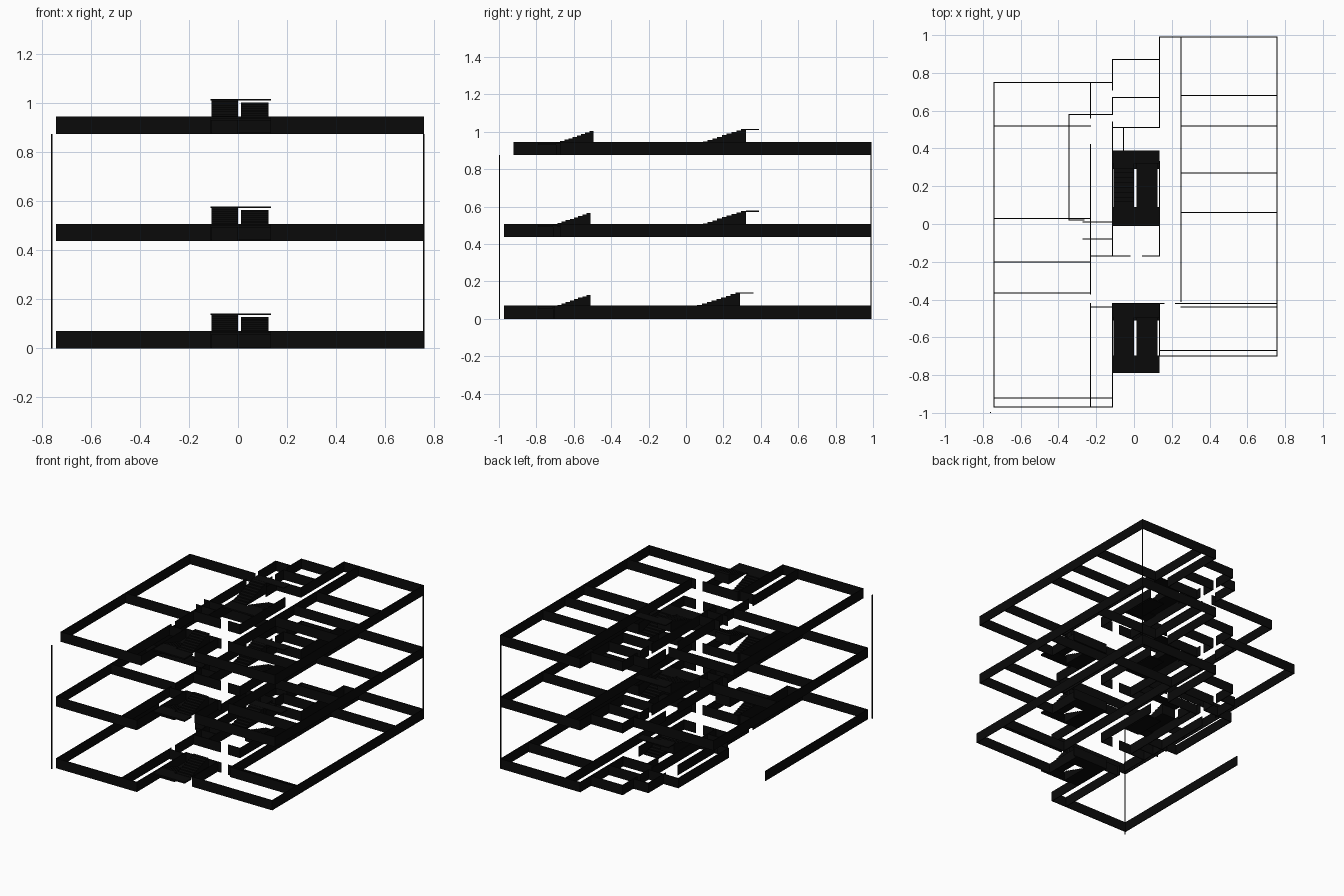
import bpy
import bmesh

if "Cube" in bpy.data.objects:
    bpy.data.objects.remove(bpy.data.objects["Cube"], do_unlink=True)

black = bpy.data.materials.new("black")
black.use_nodes = True
colour = (0.003, 0.003, 0.003, 1)
black.diffuse_color = colour
bsdf = black.node_tree.nodes["Principled BSDF"]
bsdf.inputs["Base Color"].default_value = colour

THICK = 0.005
WALL = 0.07


def add_box(bm, x0, x1, y0, y1, z0, z1):
    verts = bmesh.ops.create_cube(bm, size=1)["verts"]
    for v in verts:
        v.co.x = x1 if v.co.x > 0 else x0
        v.co.y = y1 if v.co.y > 0 else y0
        v.co.z = z1 if v.co.z > 0 else z0


def finish(bm, name):
    mesh = bpy.data.meshes.new(name)
    bm.to_mesh(mesh)
    bm.free()
    mesh.materials.append(black)
    obj = bpy.data.objects.new(name, mesh)
    bpy.context.collection.objects.link(obj)


def make_walls(name, z, along_x, along_y):
    """along_x: (y, x0, x1) walls; along_y: (x, y0, y1) walls."""
    bm = bmesh.new()
    t = THICK / 2
    for y, a, b in along_x:
        add_box(bm, a - t, b + t, y - t, y + t, z, z + WALL)
    for x, a, b in along_y:
        add_box(bm, x - t, x + t, a - t, b + t, z, z + WALL)
    finish(bm, name)


def make_flight(bm, x0, x1, y_low, y_high, z0, z1, steps=9):
    run, rise = (y_high - y_low) / steps, (z1 - z0) / steps
    for i in range(steps):
        a, b = sorted((y_low + i * run, y_low + (i + 1) * run))
        add_box(bm, x0, x1, a, b, z0, z0 + (i + 1) * rise)


# Plan limits
WEST, EAST = -0.74, 0.757
HALL_W, HALL_E = -0.23, 0.25
CORE_W, CORE_E = -0.113, 0.135

# Core and corridor walls repeated on every storey
core_x = [
    (0.75, HALL_W, CORE_W), (0.87, CORE_W, CORE_E), (0.67, CORE_W, CORE_E),
    (0.51, CORE_W, CORE_E), (0.01, -0.27, CORE_W), (-0.08, -0.27, CORE_W),
    (-0.17, HALL_W, -0.02), (-0.17, 0.045, CORE_E),
    (-0.44, HALL_W, CORE_W), (-0.42, CORE_W, 0.16),
    (0.99, CORE_E, EAST), (-0.42, 0.22, EAST),
]
core_y = [
    (HALL_W, 0.56, 0.75), (HALL_W, -0.37, 0.42),
    (CORE_W, 0.71, 0.87), (CORE_W, 0.58, 0.67), (CORE_W, -0.17, 0.54),
    (-0.055, 0.39, 0.51), (CORE_E, 0.51, 0.99), (CORE_E, -0.17, 0.33),
    (HALL_E, -0.41, 0.99),
]

# Wings of each storey: base height, front edges, west wall end, cross walls
storeys = [
    ("ground", 0.0, -0.97, -0.70, 0.17, [], [0.68]),
    ("middle", 0.437, -0.97, -0.67, 0.75, [0.75, 0.03], [0.52, 0.06]),
    ("upper", 0.875, -0.92, -0.67, 0.52, [0.52, -0.2], [0.52, 0.27, 0.06]),
]

for name, z, front_w, front_e, west_end, cross_w, cross_e in storeys:
    xs = core_x + [(front_w, WEST, CORE_W), (front_e, CORE_E, EAST)]
    xs += [(y, WEST, HALL_W) for y in cross_w]
    xs += [(y, HALL_E, EAST) for y in cross_e]
    ys = core_y + [
        (WEST, front_w, west_end), (EAST, front_e, 0.99),
        (HALL_W, front_w, -0.42), (CORE_W, front_w, -0.42),
        (CORE_E, front_e, -0.42),
    ]
    if name == "ground":
        # Side room beside the corridor
        xs += [(0.58, -0.345, CORE_W), (0.02, -0.345, -0.265), (-0.44, HALL_E, EAST)]
        ys += [(-0.345, 0.02, 0.58)]
    if name == "middle":
        xs += [(-0.365, WEST, HALL_W)]
    make_walls(name + "_walls", z, xs, ys)

    # Rear dogleg stair, west flight on top
    s = -0.03 if name == "ground" else 0.0
    bm = bmesh.new()
    make_flight(bm, 0.012, 0.125, 0.32 + s, 0.09 + s, z, z + 0.07)
    make_flight(bm, -0.108, 0.0, 0.09 + s, 0.32 + s, z + 0.065, z + 0.14)
    add_box(bm, CORE_W, CORE_E, -0.01, 0.09 + s, z + 0.06, z + 0.07)
    add_box(bm, CORE_W, CORE_E, 0.32 + s, 0.39 + s, z + 0.135, z + 0.141)
    finish(bm, name + "_rear_stair")

    # Front dogleg stair, east flight on top
    s = 0.015 if name == "upper" else 0.0
    bm = bmesh.new()
    make_flight(bm, -0.108, 0.0, -0.51 + s, -0.71 + s, z, z + 0.065)
    make_flight(bm, 0.012, 0.125, -0.71 + s, -0.51 + s, z + 0.06, z + 0.128)
    add_box(bm, CORE_W, CORE_E, -0.79, -0.71 + s, z + 0.055, z + 0.065)
    add_box(bm, CORE_W, CORE_E, -0.51 + s, -0.42, z, z + 0.006)
    finish(bm, name + "_front_stair")

# Thin upright rods at two opposite corners
for name, x, y in (("front_corner_rod", -0.76, -0.997), ("rear_corner_rod", 0.757, 0.99)):
    bm = bmesh.new()
    add_box(bm, x - 0.003, x + 0.003, y - 0.003, y + 0.003, 0, 0.875)
    finish(bm, name)
